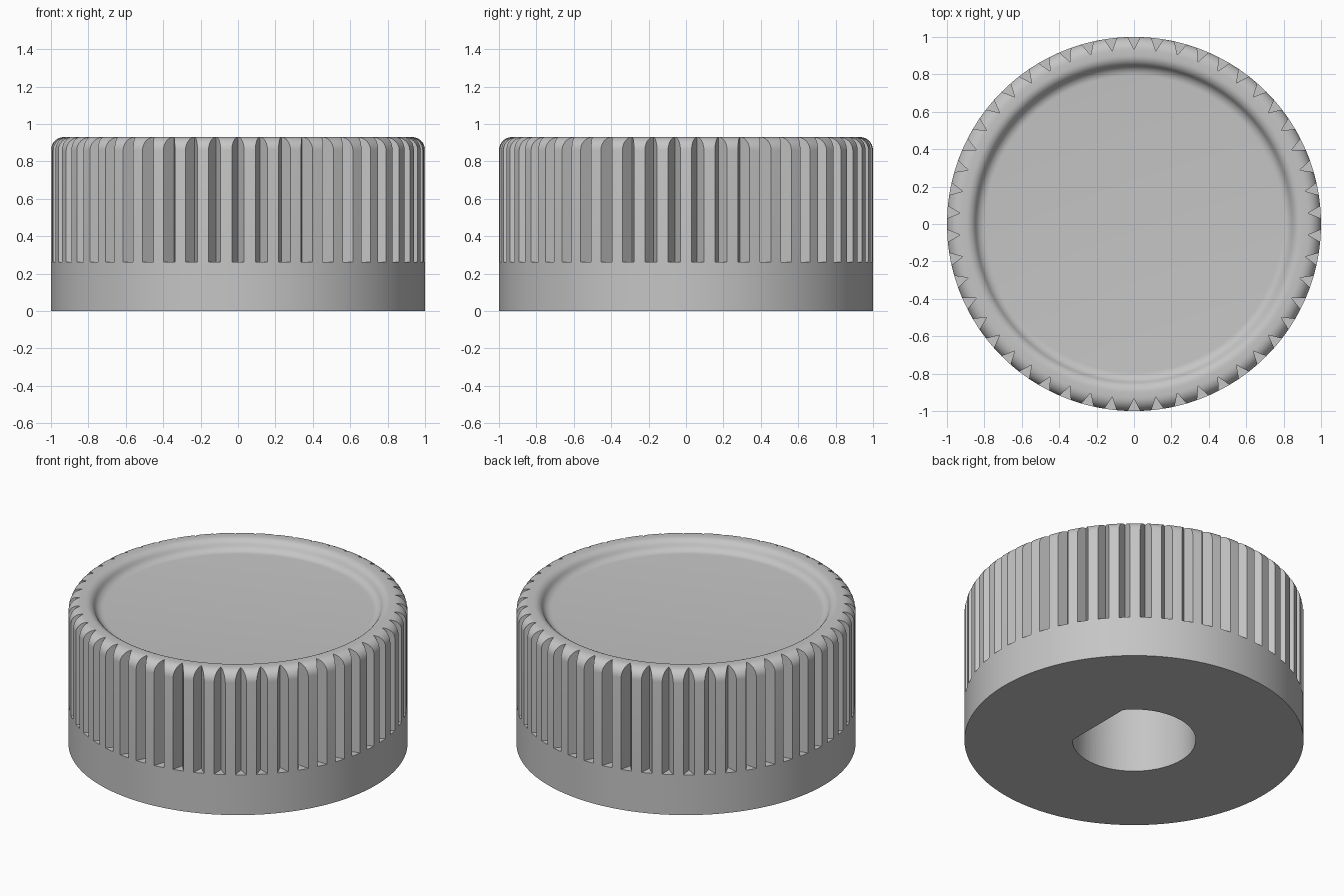
import bpy, bmesh
from math import sin, cos, pi, radians, acos
from mathutils import Matrix, Vector

if "Cube" in bpy.data.objects:
    bpy.data.objects.remove(bpy.data.objects["Cube"], do_unlink=True)

HEIGHT, FILLET = 0.93, 0.07
GROOVES, SEGMENTS = 50, 200

grey = bpy.data.materials.new("light grey plastic")
grey.use_nodes = True
colour = (0.56, 0.56, 0.56, 1)
grey.diffuse_color = colour
grey.node_tree.nodes["Principled BSDF"].inputs["Base Color"].default_value = colour


def make_object(name, bm):
    bmesh.ops.recalc_face_normals(bm, faces=bm.faces[:])
    mesh = bpy.data.meshes.new(name)
    bm.to_mesh(mesh)
    bm.free()
    mesh.materials.append(grey)
    obj = bpy.data.objects.new(name, mesh)
    bpy.context.collection.objects.link(obj)
    return obj


def add_prism(bm, outline, z0, z1, matrix=Matrix()):
    """Closed prism standing on a flat outline."""
    low = [bm.verts.new(matrix @ Vector((x, y, z0))) for x, y in outline]
    high = [bm.verts.new(matrix @ Vector((x, y, z1))) for x, y in outline]
    bm.faces.new(low[::-1])
    bm.faces.new(high)
    for i in range(len(low)):
        j = (i + 1) % len(low)
        bm.faces.new((low[i], low[j], high[j], high[i]))


def arc(cx, cz, r, start, end, steps):
    angles = [radians(start + (end - start) * i / steps) for i in range(steps + 1)]
    return [(cx + r * cos(a), cz + r * sin(a)) for a in angles]


# Knob body: turned profile with rounded rim and dished top
profile = [(0, 0), (1, 0), (1, 0.25)]
profile += arc(1 - FILLET, HEIGHT - FILLET, FILLET, 0, 90, 8)
profile += arc(0.9, HEIGHT - 0.06, 0.06, 90, 153, 6)
dish_r, dish_z = profile[-1]
profile += arc(2 * dish_r - 0.9, 2 * dish_z - HEIGHT + 0.06, 0.06, -27, -90, 6)[1:]
profile.append((0, profile[-1][1]))

bm = bmesh.new()
verts = [bm.verts.new((r, 0, z)) for r, z in profile]
edges = [bm.edges.new(pair) for pair in zip(verts, verts[1:])]
bmesh.ops.spin(bm, geom=verts + edges, cent=(0, 0, 0), axis=(0, 0, 1),
               angle=2 * pi, steps=SEGMENTS)
bmesh.ops.remove_doubles(bm, verts=bm.verts[:], dist=0.0001)
knob = make_object("knob_body", bm)

# Grip grooves: ring of V-shaped cutters
bm = bmesh.new()
for i in range(GROOVES):
    turn = Matrix.Rotation(2 * pi * i / GROOVES - pi / 2, 4, "Z")
    add_prism(bm, [(0.932, 0), (1.02, -0.043), (1.02, 0.043)], 0.262, 1.1, turn)
groove_cutter = make_object("groove_cutter", bm)

# Shaft socket: D-shaped blind hole with its flat towards +x
SOCKET, FLAT = 0.364, 0.28
half = acos(FLAT / SOCKET)
outline = [(SOCKET * cos(a), SOCKET * sin(a))
           for a in (half + (2 * pi - 2 * half) * i / 64 for i in range(65))]
bm = bmesh.new()
add_prism(bm, outline, -0.1, 0.6)
socket_cutter = make_object("socket_cutter", bm)

# Cut the grooves and the socket, then drop the cutters
bpy.ops.object.select_all(action="DESELECT")
bpy.context.view_layer.objects.active = knob
knob.select_set(True)
for cutter in (groove_cutter, socket_cutter):
    cutter.hide_render = True
    cut = knob.modifiers.new("cut", "BOOLEAN")
    cut.operation = "DIFFERENCE"
    cut.solver = "EXACT"
    cut.object = cutter
    bpy.ops.object.modifier_apply(modifier=cut.name)
    bpy.data.objects.remove(cutter, do_unlink=True)

bpy.ops.object.shade_smooth_by_angle(angle=radians(25))
